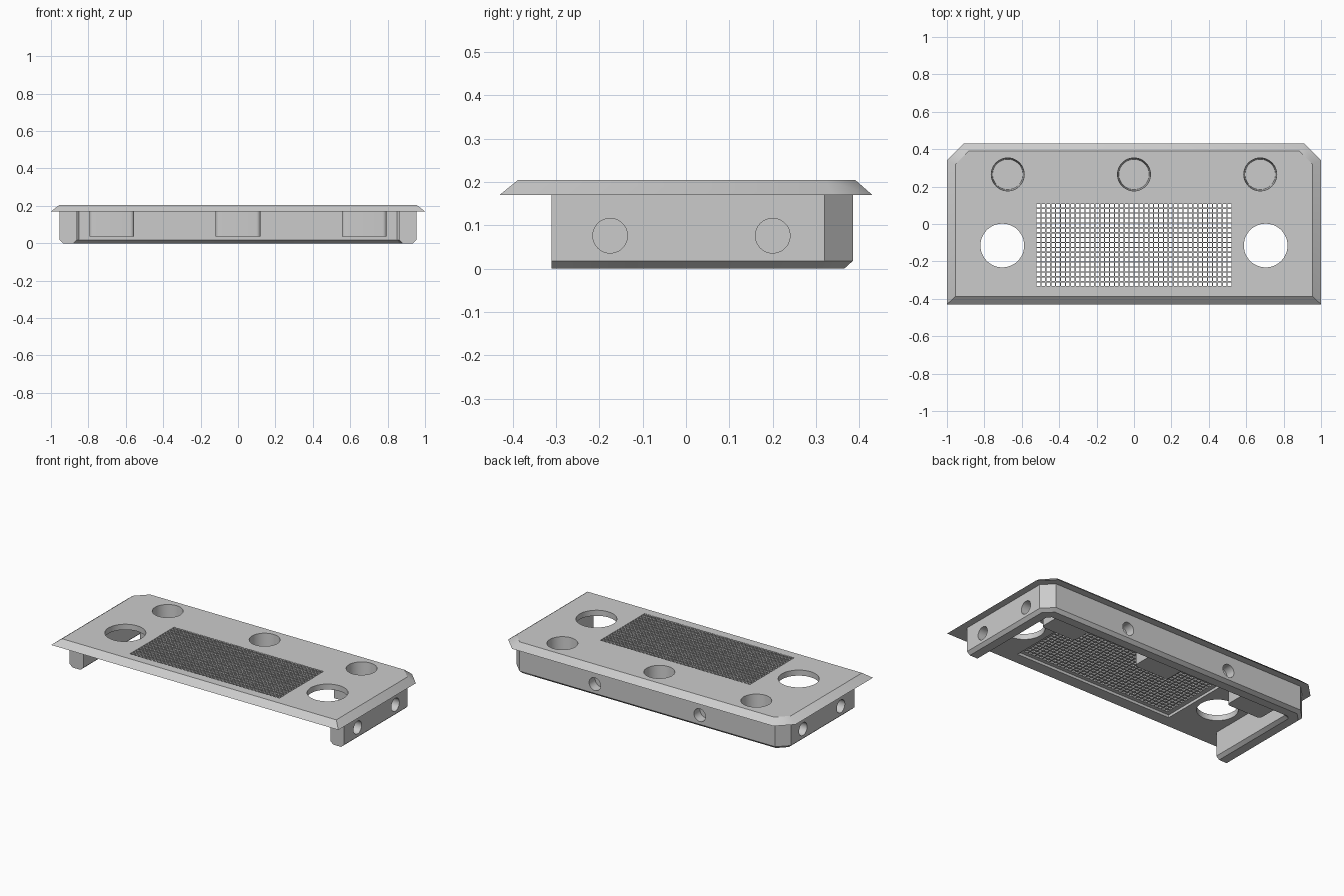
import bpy, bmesh
from math import cos, sin, pi, sqrt

cube = bpy.data.objects.get("Cube")
if cube:
    bpy.data.objects.remove(cube, do_unlink=True)

GREY = (0.6, 0.6, 0.6, 1)
grey = bpy.data.materials.new("plain grey")
grey.use_nodes = True
grey.diffuse_color = GREY
grey.node_tree.nodes["Principled BSDF"].inputs["Base Color"].default_value = GREY


def skin(bm, rings):
    """Bridge a row of closed loops and cap both ends."""
    loops = [[bm.verts.new(p) for p in ring] for ring in rings]
    for a, b in zip(loops, loops[1:]):
        n = len(a)
        for i in range(n):
            j = (i + 1) % n
            bm.faces.new((a[i], a[j], b[j], b[i]))
    bm.faces.new(loops[0])
    bm.faces.new(loops[-1])


def make(name, solids):
    bm = bmesh.new()
    for rings in solids:
        skin(bm, rings)
    bmesh.ops.recalc_face_normals(bm, faces=bm.faces)
    mesh = bpy.data.meshes.new(name)
    bm.to_mesh(mesh)
    bm.free()
    mesh.materials.append(grey)
    obj = bpy.data.objects.new(name, mesh)
    bpy.context.collection.objects.link(obj)
    return obj


def cut(obj, solids):
    """Subtract solids from an object and discard the cutter."""
    cutter = make("cutter", solids)
    cutter.hide_render = True
    mod = obj.modifiers.new("cut", 'BOOLEAN')
    mod.operation, mod.solver, mod.object = 'DIFFERENCE', 'EXACT', cutter
    bpy.context.view_layer.objects.active = obj
    bpy.ops.object.modifier_apply(modifier=mod.name)
    bpy.data.objects.remove(cutter, do_unlink=True)


def box(x0, x1, y0, y1, z0, z1):
    return [[(x0, y0, z), (x1, y0, z), (x1, y1, z), (x0, y1, z)] for z in (z0, z1)]


def bore(centre, axis, r0, r1, t0, t1, n=48):
    """Round cutter along an axis, running from t0 to t1 on that axis."""
    u, v = [k for k in range(3) if k != axis]
    rings = []
    for r, t in ((r0, t0), (r1, t1)):
        ring = []
        for i in range(n):
            p = list(centre)
            p[u] += r * cos(2 * pi * i / n)
            p[v] += r * sin(2 * pi * i / n)
            p[axis] = t
            ring.append(p)
        rings.append(ring)
    return rings


def outline(x, front, back, c, z):
    """Plan outline with chamfered back corners."""
    return [(-x, front, z), (-x, back - c, z), (c - x, back, z),
            (x - c, back, z), (x, back - c, z), (x, front, z)]


# Positions shared by several parts
cup_x = (-0.675, 0, 0.675)
cup_y = 0.265
cup_bores = [bore((x, cup_y, 0), 2, 0.081, 0.089, 0.05, 0.22) for x in cup_x]

# Top plate with sloping rim
plate = make("top_plate", [[outline(1, -0.43, 0.43, 0.09, 0.17),
                            outline(0.955, -0.387, 0.39, 0.07, 0.205)]])
# Shallow recess behind the grille
cut(plate, [box(-0.55, 0.55, -0.355, 0.13, 0.15, 0.187)])
# Finger holes and cup mouths
cut(plate, cup_bores + [bore((s * 0.704, -0.115, 0), 2, 0.117, 0.117, 0.1, 0.3)
                        for s in (-1, 1)])
# Grille perforations
cols, rows, pitch, half = 40, 17, 0.0262, 0.0098
holes = []
for i in range(cols):
    for j in range(rows):
        x = (i - (cols - 1) / 2) * pitch
        y = (j - (rows - 1) / 2) * pitch - 0.112
        holes.append(box(x - half, x + half, y - half, y + half, 0.16, 0.23))
cut(plate, holes)

# Three-sided frame: chamfered wall section swept around sides and back
section = [(0, 0.17), (0, 0.018), (0.02, 0), (0.075, 0), (0.095, 0.018), (0.095, 0.17)]
paths = [outline(0.955 - d, -0.31, 0.385 - d, 0.065 - d * (2 - sqrt(2)), z)
         for d, z in section]
frame = make("wall_frame", [list(zip(*paths))])

# Blind holes in the outer wall faces
pegs = [bore((0, y, 0.076), 0, 0.04, 0.04, s * 0.895, s * 1.1)
        for s in (-1, 1) for y in (-0.175, 0.2)]
pegs += [bore((x, 0, 0.076), 1, 0.04, 0.04, 0.325, 0.5) for x in (-0.365, 0.365)]
cut(frame, pegs + cup_bores)


# Rounded blocks holding the cups, set against the back wall
def cup_block(x, z, w=0.12, front=0.145, back=0.3, r=0.022, n=6):
    arc = [(r * cos(k * pi / 2 / n), r * sin(k * pi / 2 / n)) for k in range(n + 1)]
    right = [(x + w - r + a, front + r - b, z) for a, b in arc]
    left = [(x - w + r - a, front + r - b, z) for a, b in reversed(arc)]
    return [(x + w, back, z)] + right + left + [(x - w, back, z)]


blocks = []
for label, x in zip(("right", "middle", "left"), cup_x):
    block = make(label + "_cup", [[cup_block(x, 0.035), cup_block(x, 0.17)]])
    cut(block, cup_bores)
    blocks.append(block)

# Smooth the round walls, keep the hard edges
bpy.ops.object.select_all(action='DESELECT')
for obj in [plate, frame] + blocks:
    obj.select_set(True)
bpy.context.view_layer.objects.active = plate
bpy.ops.object.shade_smooth_by_angle(angle=pi / 6)
